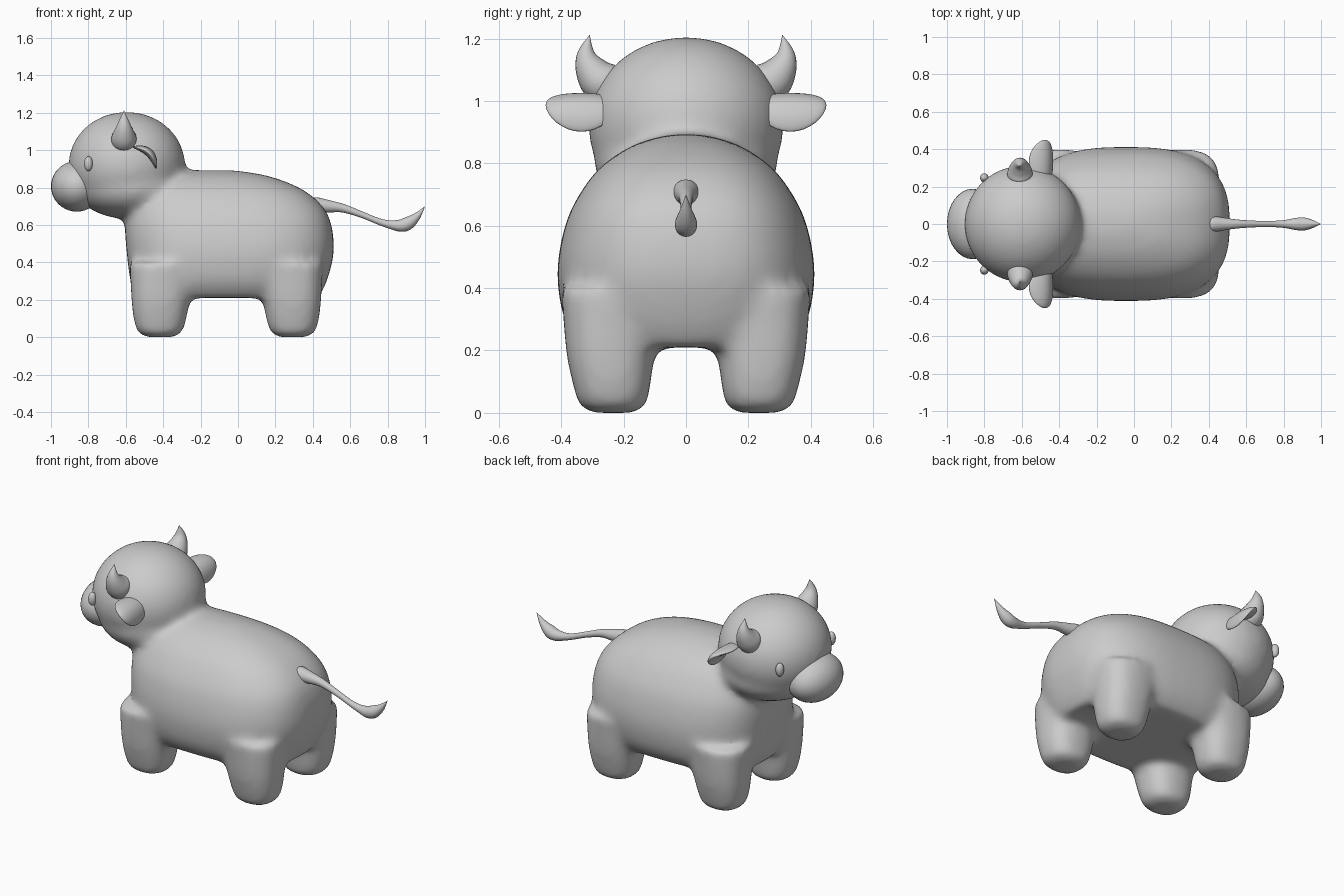
import bpy, bmesh, math
from mathutils import Matrix, Vector

if "Cube" in bpy.data.objects:
    bpy.data.objects.remove(bpy.data.objects["Cube"])


def finish(bm, name):
    bmesh.ops.recalc_face_normals(bm, faces=bm.faces)
    me = bpy.data.meshes.new(name)
    bm.to_mesh(me)
    bm.free()
    me.polygons.foreach_set("use_smooth", [True] * len(me.polygons))
    ob = bpy.data.objects.new(name, me)
    bpy.context.collection.objects.link(ob)
    return ob


def ball(bm, centre, radii):
    m = Matrix.Translation(centre) @ Matrix.Diagonal((*radii, 1))
    return bmesh.ops.create_uvsphere(bm, u_segments=32, v_segments=20, radius=1, matrix=m)["verts"]


def spline(rows, steps=6):
    """Smooth in-between rows (Catmull-Rom)."""
    out = []
    for i in range(len(rows) - 1):
        a, b, c, d = (rows[max(i - 1, 0)], rows[i], rows[i + 1], rows[min(i + 2, len(rows) - 1)])
        for s in range(steps):
            t = s / steps
            out.append([0.5 * (2 * q + (r - p) * t + (2 * p - 5 * q + 4 * r - u) * t * t
                               + (3 * q - p - 3 * r + u) * t ** 3)
                        for p, q, r, u in zip(a, b, c, d)])
    return out + [list(rows[-1])]


def skin(bm, rings):
    """Bridge rings of points and cap both ends."""
    vs = [[bm.verts.new(p) for p in r] for r in rings]
    n = len(vs[0])
    for a, b in zip(vs, vs[1:]):
        for i in range(n):
            bm.faces.new((a[i], a[(i + 1) % n], b[(i + 1) % n], b[i]))
    bm.faces.new(vs[0])
    bm.faces.new(vs[-1])


def loft(bm, rows, power, n=48):
    """Rows are z, x0, x1, y0, y1 of rounded horizontal sections."""
    rings = []
    for z, x0, x1, y0, y1 in spline(rows):
        ring = []
        for i in range(n):
            a = 2 * math.pi * i / n
            c, s = math.cos(a), math.sin(a)
            u = math.copysign(abs(c) ** (2 / power), c)
            v = math.copysign(abs(s) ** (2 / power), s)
            ring.append(((x0 + x1) / 2 + u * (x1 - x0) / 2, (y0 + y1) / 2 + v * (y1 - y0) / 2, z))
        rings.append(ring)
    skin(bm, rings)


def tube(name, rows, n=20):
    """Rows are x, y, z, radius along a path lying in one vertical plane."""
    pts = spline(rows)
    ps = [Vector(p[:3]) for p in pts]
    bm = bmesh.new()
    flat = Vector((0, 1, 0)) if abs(ps[0].x - ps[-1].x) > 0.1 else Vector((1, 0, 0))
    rings = []
    for i, p in enumerate(ps):
        t = (ps[min(i + 1, len(ps) - 1)] - ps[max(i - 1, 0)]).normalized()
        w = t.cross(flat).normalized()
        r = max(pts[i][3], 0.0005)
        rings.append([p + r * (math.cos(2 * math.pi * k / n) * flat + math.sin(2 * math.pi * k / n) * w)
                      for k in range(n)])
    skin(bm, rings)
    return finish(bm, name)


# Torso, legs and head, fused into one soft skin
bm = bmesh.new()
torso = [(0.21, -.54, .43, .33), (0.30, -.575, .475, .39), (0.45, -.595, .512, .413),
         (0.60, -.605, .50, .388), (0.70, -.59, .452, .342), (0.79, -.55, .345, .272),
         (0.86, -.47, .17, .165), (0.893, -.3, -.02, .05)]
loft(bm, [(z, a, b, -w, w) for z, a, b, w in torso], 2.7)
leg = [(0, -.485, -.35, .165, .30), (.02, -.53, -.305, .13, .34), (.08, -.555, -.28, .115, .36),
       (.2, -.57, -.255, .10, .385), (.4, -.58, -.2, .08, .40)]
for side in (1, -1):
    loft(bm, [(z, a, b, side * c, side * d) for z, a, b, c, d in leg], 2.5)
    loft(bm, [(z, -.125 - b, -.125 - a, side * c, side * d) for z, a, b, c, d in leg], 2.5)
ball(bm, (-.595, 0, .922), (.313, .315, .284))
ball(bm, (-.57, 0, .80), (.30, .295, .17))
body = finish(bm, "body")
rm = body.modifiers.new("fuse", 'REMESH')
rm.mode = 'VOXEL'
rm.voxel_size = 0.018
rm.use_smooth_shade = True
sm = body.modifiers.new("soften", 'SMOOTH')
sm.factor = 0.5
sm.iterations = 20

# Muzzle
bm = bmesh.new()
ball(bm, (-.862, 0, .807), (.138, .188, .135))
finish(bm, "muzzle")

for side, label in ((1, "left"), (-1, "right")):
    # Eye
    bm = bmesh.new()
    ball(bm, (-.80, side * .247, .928), (.023, .024, .04))
    finish(bm, label + "_eye")

    # Horn
    tube(label + "_horn", [(-.61, side * y, z, r) for y, z, r in
                           ((.20, 1.03, .05), (.265, 1.058, .068), (.303, 1.10, .053),
                            (.32, 1.15, .03), (.309, 1.212, 0))])

    # Ear: cupped leaf, tilted back
    bm = bmesh.new()
    wide, up = Vector((.73, 0, -.68)), Vector((.68, 0, .73))
    for v in ball(bm, (0, 0, 0), (1, 1, 1)):
        w, l, t = v.co
        h = .022 * t + .022 * (1 - 1.6 * w * w)
        v.co = Vector((-.49, side * (.335 + .115 * l), .97)) + wide * (.085 * w) + up * h
    finish(bm, label + "_ear")

# Tail with tuft
tube("tail", [(.385, 0, .712, .012), (.395, 0, .711, .034), (.42, 0, .706, .042), (.48, 0, .70, .034),
              (.56, 0, .69, .023), (.66, 0, .656, .017), (.75, 0, .62, .017), (.81, 0, .603, .022),
              (.87, 0, .597, .033), (.91, 0, .61, .035), (.955, 0, .645, .021), (1.0, 0, .70, 0)])
